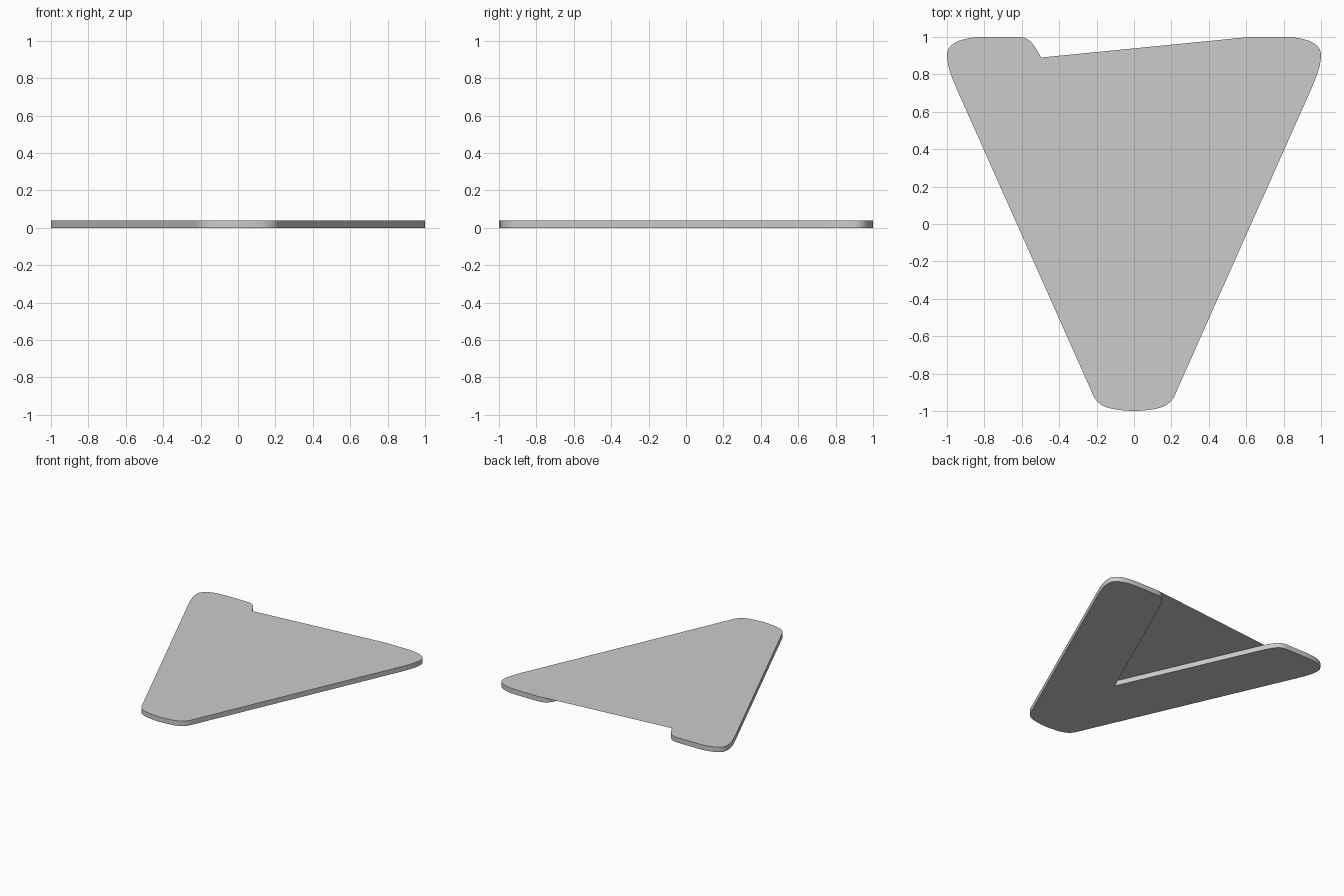
import bpy
import bmesh
import math
from mathutils import Vector

THICKNESS = 0.04

cube = bpy.data.objects.get("Cube")
if cube:
    bpy.data.objects.remove(cube, do_unlink=True)

grey = bpy.data.materials.new("light grey")
grey.use_nodes = True
colour = (0.6, 0.6, 0.6, 1)
grey.diffuse_color = colour
grey.node_tree.nodes["Principled BSDF"].inputs["Base Color"].default_value = colour


def bend(a, b, c, d, steps=8):
    """Points along a cubic curve from a to d."""
    a, b, c, d = (Vector(p) for p in (a, b, c, d))
    pts = []
    for i in range(steps + 1):
        t = i / steps
        s = 1 - t
        pts.append(a * s**3 + b * 3 * s * s * t + c * 3 * s * t * t + d * t**3)
    return pts


def make_object(name, outline, z, height=0):
    """Flat outline, given depth when height is set."""
    bm = bmesh.new()
    face = bm.faces.new([bm.verts.new((p.x, p.y, z)) for p in outline])
    if height:
        new = bmesh.ops.extrude_face_region(bm, geom=[face], use_keep_orig=True)
        top = [v for v in new["geom"] if isinstance(v, bmesh.types.BMVert)]
        bmesh.ops.translate(bm, verts=top, vec=(0, 0, height))
        bmesh.ops.recalc_face_normals(bm, faces=bm.faces)
    else:
        face.normal_update()
        if face.normal.z < 0:
            face.normal_flip()
    mesh = bpy.data.meshes.new(name)
    bm.to_mesh(mesh)
    bm.free()
    mesh.materials.append(grey)
    obj = bpy.data.objects.new(name, mesh)
    bpy.context.collection.objects.link(obj)
    bpy.ops.object.select_all(action="DESELECT")
    obj.select_set(True)
    bpy.context.view_layer.objects.active = obj
    bpy.ops.object.shade_smooth_by_angle(angle=math.radians(35))
    return obj


# Half outline: rounded nose, outer arm corner, inner arm corner
nose = bend((0, -1), (0.13, -0.995), (0.2, -0.98), (0.225, -0.9))
outer_corner = (bend((0.947, 0.72), (0.985, 0.81), (1, 0.85), (1, 0.91), 5)
                + bend((1, 0.91), (0.995, 0.975), (0.9, 1), (0.8, 1))[1:])
inner_corner = bend((0.62, 1), (0.55, 1), (0.53, 0.95), (0.497, 0.89))
apex = Vector((0, -0.22))

half = nose + outer_corner + inner_corner
mirrored = [Vector((-p.x, p.y)) for p in reversed(half[1:])]

# V-shaped plate
make_object("v_plate", half + [apex] + mirrored, 0, THICKNESS)

# Thin sheet closing the gap between the arms on the upper side
notch = Vector((-inner_corner[-1].x, inner_corner[-1].y))
make_object("upper_web", inner_corner + [apex, notch], THICKNESS)
